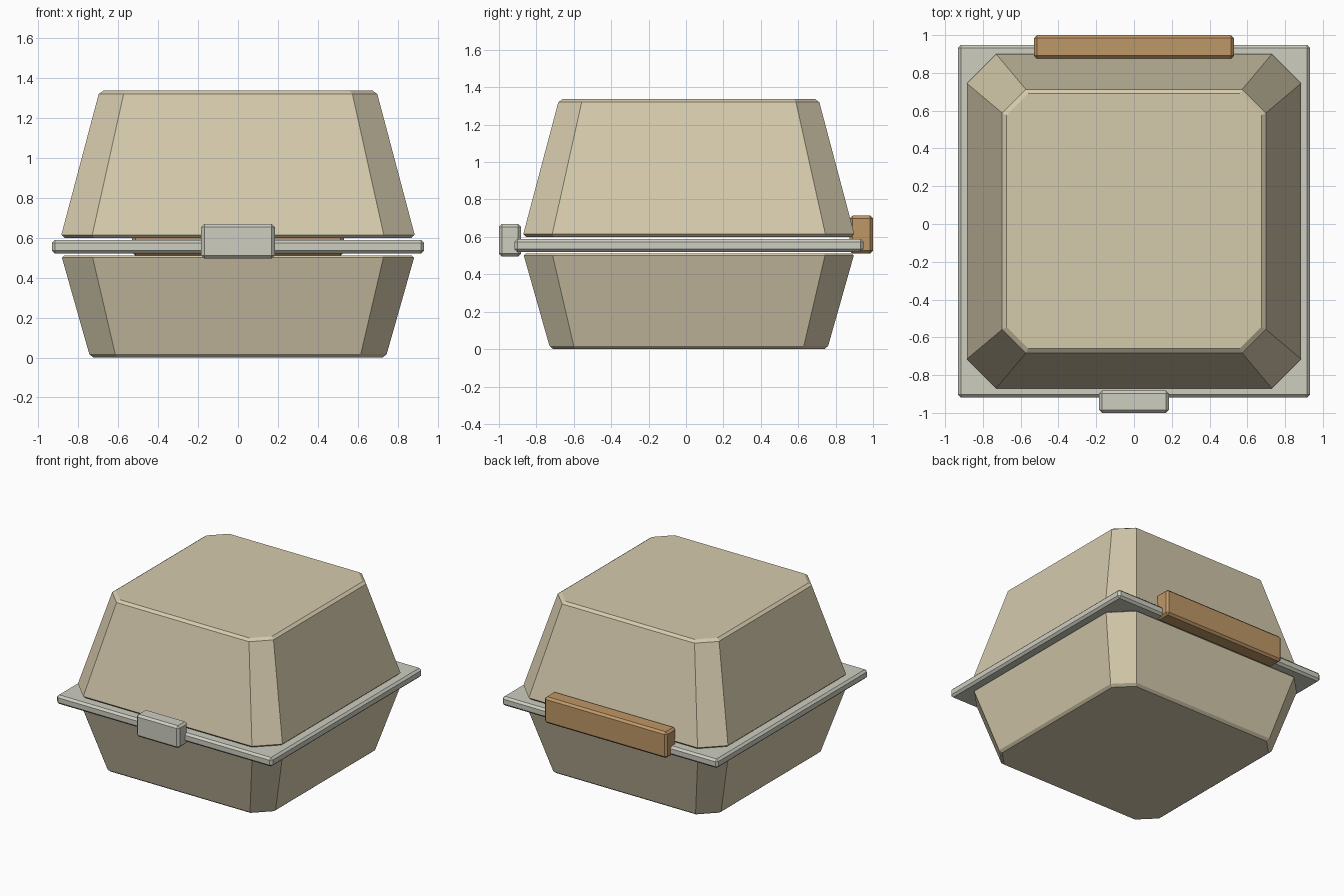
import bpy
import bmesh

default = bpy.data.objects.get("Cube")
if default:
    bpy.data.objects.remove(default, do_unlink=True)

MID_Y = 0.015  # the shell sits slightly behind centre


def material(name, rgb):
    mat = bpy.data.materials.new(name)
    mat.use_nodes = True
    color = (*rgb, 1)
    mat.diffuse_color = color
    mat.node_tree.nodes["Principled BSDF"].inputs["Base Color"].default_value = color
    return mat


tan = material("tan foam", (0.665, 0.59, 0.415))
grey = material("pale grey", (0.61, 0.61, 0.53))
brown = material("warm brown", (0.52, 0.31, 0.135))


def finish(name, bm, mat):
    bmesh.ops.recalc_face_normals(bm, faces=bm.faces)
    mesh = bpy.data.meshes.new(name)
    bm.to_mesh(mesh)
    bm.free()
    mesh.materials.append(mat)
    obj = bpy.data.objects.new(name, mesh)
    bpy.context.collection.objects.link(obj)
    return obj


def shell(name, levels, mat):
    """Closed tub lofted through clipped squares given as (z, half width, half flat)."""
    bm = bmesh.new()
    rings = []
    for z, w, f in levels:
        outline = [(w, -f), (w, f), (f, w), (-f, w), (-w, f), (-w, -f), (-f, -w), (f, -w)]
        rings.append([bm.verts.new((x, y + MID_Y, z)) for x, y in outline])
    for low, high in zip(rings, rings[1:]):
        for i in range(len(low)):
            j = (i + 1) % len(low)
            bm.faces.new((low[i], low[j], high[j], high[i]))
    bm.faces.new(rings[0])
    bm.faces.new(rings[-1])
    return finish(name, bm, mat)


def box(name, low, high, bevel, mat):
    """Box between two corners with chamfered edges."""
    bm = bmesh.new()
    bmesh.ops.create_cube(bm, size=1)
    for v in bm.verts:
        v.co = [(a + b) / 2 + c * (b - a) for a, b, c in zip(low, high, v.co)]
    obj = finish(name, bm, mat)
    mod = obj.modifiers.new("chamfer", "BEVEL")
    mod.width = bevel
    mod.segments = 1
    return obj


# Lower tub and taller lid, both tapering away from the rim
shell("base_tub", [(0, 0.725, 0.605), (0.017, 0.745, 0.615),
                   (0.5, 0.882, 0.728), (0.512, 0.87, 0.72)], tan)
shell("lid", [(0.6, 0.87, 0.72), (0.615, 0.885, 0.73),
              (1.32, 0.698, 0.573), (1.337, 0.675, 0.56)], tan)

# Flat rim between the halves
RIM = 0.933
box("rim", (-RIM, MID_Y - RIM, 0.52), (RIM, MID_Y + RIM, 0.59), 0.016, grey)

# Front latch and rear hinge
box("front_latch", (-0.185, -1, 0.495), (0.185, -0.882, 0.67), 0.016, grey)
box("rear_hinge", (-0.53, 0.875, 0.51), (0.53, 1, 0.715), 0.016, brown)
